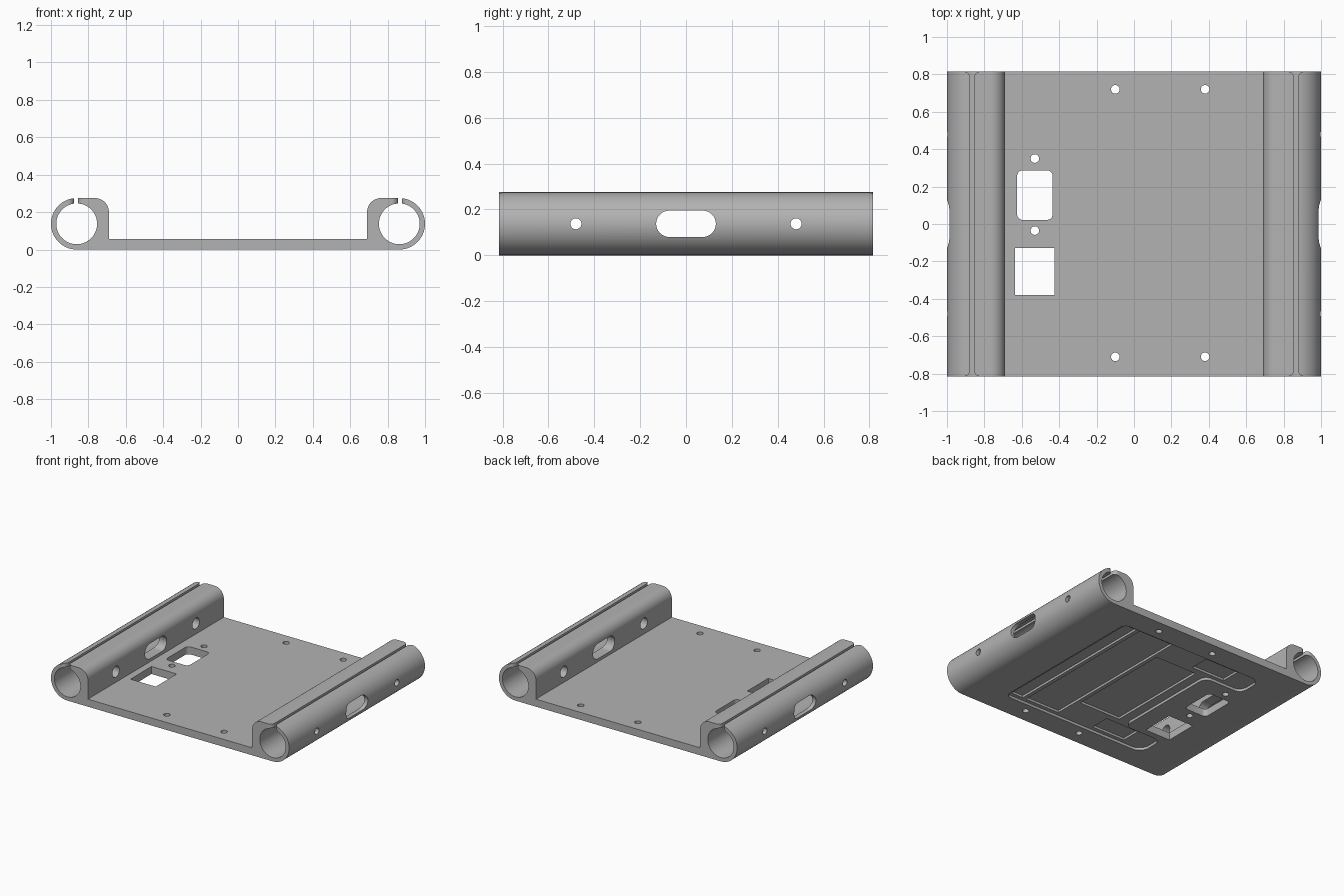
import bpy, bmesh, math
from mathutils import Vector, Matrix

cube = bpy.data.objects.get("Cube")
if cube:
    bpy.data.objects.remove(cube, do_unlink=True)

grey = bpy.data.materials.new("plain grey")
grey.use_nodes = True
grey.diffuse_color = (0.45, 0.45, 0.45, 1)
grey.node_tree.nodes["Principled BSDF"].inputs["Base Color"].default_value = grey.diffuse_color

LENGTH = 1.63
END = LENGTH / 2
TUBE_X, TUBE_R, BORE_R = 0.8625, 0.1375, 0.109
MID_Z = TUBE_R
PLATE = 0.057


def fillet(corners, steps=12):
    """Round each (x, y, radius) corner of a closed outline."""
    out = []
    n = len(corners)
    for i, (x, y, r) in enumerate(corners):
        p = Vector((x, y))
        if r == 0:
            pts = [p]
        else:
            u = (Vector(corners[i - 1][:2]) - p).normalized()
            v = (Vector(corners[(i + 1) % n][:2]) - p).normalized()
            t = u.angle(v)
            c = p + (u + v).normalized() * r / math.sin(t / 2)
            w = p + u * r / math.tan(t / 2) - c
            w_end = p + v * r / math.tan(t / 2) - c
            sweep = math.copysign(math.pi - t, w.x * w_end.y - w.y * w_end.x)
            pts = [c + Matrix.Rotation(sweep * k / steps, 2) @ w for k in range(steps + 1)]
        for q in pts:
            if not out or (q - out[-1]).length > 1e-5:
                out.append(q)
    if (out[0] - out[-1]).length < 1e-5:
        out.pop()
    return out


def box(x0, x1, y0, y1, r=0):
    return [(x0, y0, r), (x1, y0, r), (x1, y1, r), (x0, y1, r)]


def disc(x, y, r):
    return box(x - r, x + r, y - r, y + r, r)


def prism(name, corners, axis, lo, hi, steps=12):
    """Extrude a rounded outline along an axis."""
    place = {"x": lambda q, d: (d, q.x, q.y),
             "y": lambda q, d: (q.x, d, q.y),
             "z": lambda q, d: (q.x, q.y, d)}[axis]
    bm = bmesh.new()
    face = bm.faces.new([bm.verts.new(place(q, lo)) for q in fillet(corners, steps)])
    moved = bmesh.ops.extrude_face_region(bm, geom=[face])["geom"]
    shift = Vector(place(Vector((0, 0)), hi - lo))
    bmesh.ops.translate(bm, vec=shift, verts=[g for g in moved if isinstance(g, bmesh.types.BMVert)])
    bmesh.ops.recalc_face_normals(bm, faces=bm.faces)
    mesh = bpy.data.meshes.new(name)
    bm.to_mesh(mesh)
    bm.free()
    obj = bpy.data.objects.new(name, mesh)
    bpy.context.collection.objects.link(obj)
    obj.data.materials.append(grey)
    return obj


# Tray body: flat plate with a tube rail along each side
top = 2 * TUBE_R
right_half = [(0.69, PLATE, 0), (0.69, top, 0.075), (1, top, TUBE_R), (1, 0, TUBE_R)]
left_half = [(-x, z, r) for x, z, r in reversed(right_half)]
tray = prism("tray_body", right_half + left_half, "y", -END, END, 20)


def cut(corners, axis, lo, hi, steps=12):
    cutter = prism("cutter", corners, axis, lo, hi, steps)
    cutter.hide_render = True
    mod = tray.modifiers.new("cut", "BOOLEAN")
    mod.operation = "DIFFERENCE"
    mod.solver = "EXACT"
    mod.object = cutter
    bpy.context.view_layer.objects.active = tray
    bpy.ops.object.modifier_apply(modifier=mod.name)
    bpy.data.objects.remove(cutter, do_unlink=True)


for side in (-1, 1):
    # Tube bores
    cut(disc(side * TUBE_X, MID_Z, BORE_R), "y", -1, 1, 16)

    # Narrow top slots, flared at both ends
    sx, half, flare = side * 0.866, 0.01, 0.035
    wide = half + flare
    quarter = [(half, END, flare), (wide, END, 0), (wide, 1, 0)]
    upper = quarter + [(-x, y, r) for x, y, r in reversed(quarter)]
    lower = [(-x, -y, r) for x, y, r in upper]
    cut([(sx + x, y, r) for x, y, r in upper + lower], "z", 0.2, 0.4)

    # Oblong window and screw holes through each rail
    lo, hi = sorted((side * 0.6, side * 1.1))
    cut(box(-0.13, 0.13, 0.08, 0.195, 0.0574), "x", lo, hi)
    for y in (-0.48, 0.48):
        cut(disc(y, MID_Z, 0.024), "x", lo, hi)
        a, b = sorted((side * 0.6, side * TUBE_X))
        cut(disc(y, MID_Z, 0.042), "x", a, b)

# Holes through the plate
for x, y in ((-0.1, 0.72), (0.38, 0.72), (-0.1, -0.71), (0.38, -0.71), (-0.53, 0.35), (-0.53, -0.035)):
    cut(disc(x, y, 0.023), "z", -0.1, 0.1, 6)
cut(box(-0.625, -0.435, 0.022, 0.287, 0.03), "z", -0.1, 0.1, 6)
cut(box(-0.637, -0.425, -0.38, -0.128), "z", -0.1, 0.1)

# Shallow underside recess with two arms around the square openings
arm = [(-0.28, 0.43, 0.06), (-0.6, 0.43, 0.06), (-0.6, 0.64, 0.08), (0.62, 0.64, 0.05)]
cut(arm + [(x, -y, r) for x, y, r in reversed(arm)], "z", -0.1, 0.02, 8)

# Deeper pockets inside the recess
for x0, x1, y0, y1 in ((0.49, 0.59, -0.61, 0.61), (0.17, 0.46, -0.61, 0.61),
                       (-0.21, 0.14, -0.41, 0.41),
                       (-0.42, -0.14, -0.61, -0.46), (-0.42, -0.14, 0.46, 0.61)):
    cut(box(x0, x1, y0, y1), "z", -0.1, 0.037)

# Smooth curves, crisp edges
bpy.ops.object.select_all(action="DESELECT")
tray.select_set(True)
bpy.context.view_layer.objects.active = tray
bpy.ops.object.shade_smooth_by_angle(angle=math.radians(30))
